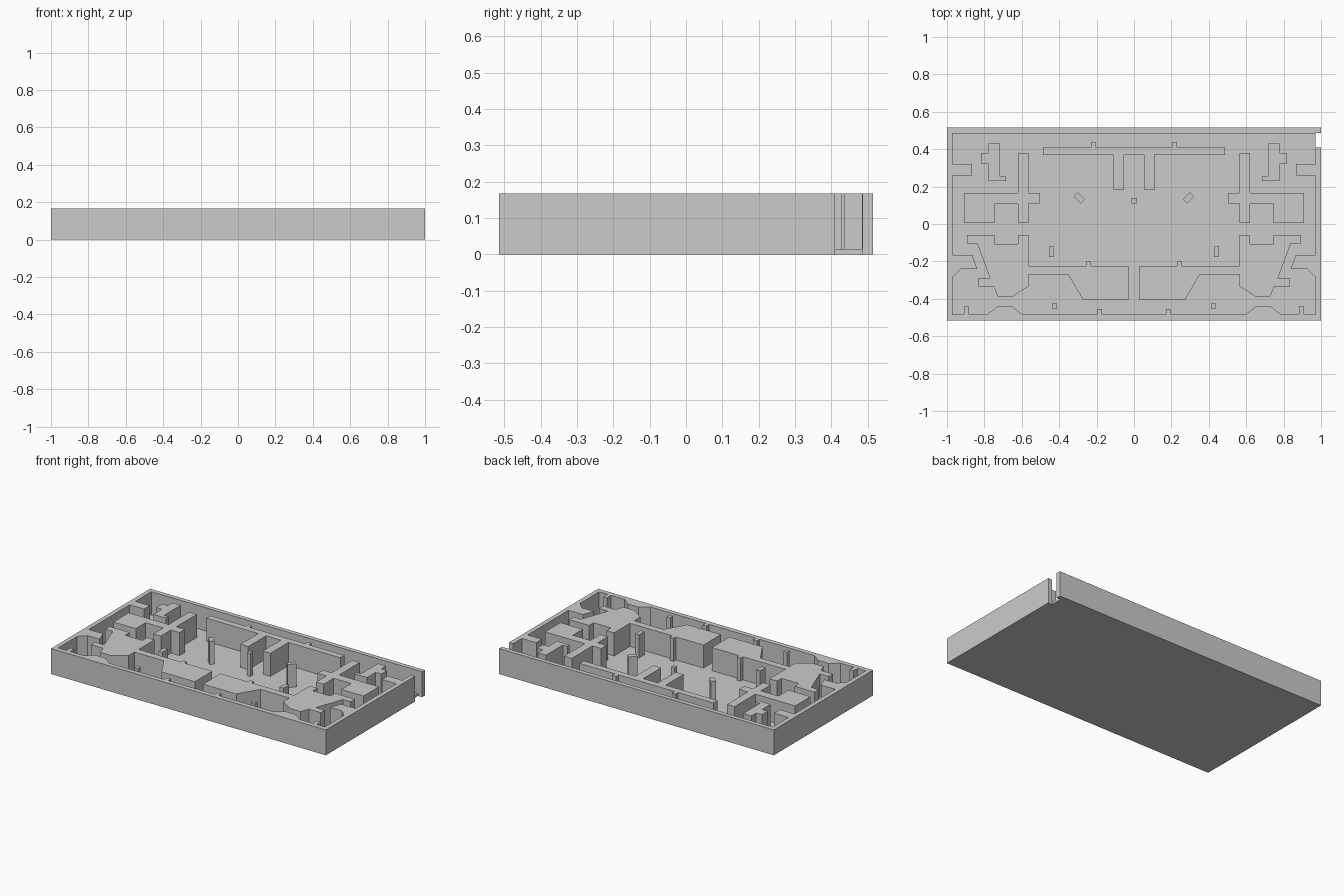
import bpy, bmesh

H, FLOOR = 0.167, 0.015


def flip(pts):
    return [(-x, y) for x, y in reversed(pts)]


def prism(name, pts, z0, z1, open_bottom=False):
    """Extrude a plan outline from z0 to z1."""
    bm = bmesh.new()
    base = bm.faces.new([bm.verts.new((x, y, z0)) for x, y in pts])
    ext = bmesh.ops.extrude_face_region(bm, geom=[base], use_keep_orig=True)
    for v in ext["geom"]:
        if isinstance(v, bmesh.types.BMVert):
            v.co.z = z1
    bmesh.ops.recalc_face_normals(bm, faces=bm.faces[:])
    if open_bottom:
        low = [f for f in bm.faces if all(abs(v.co.z - z0) < 1e-6 for v in f.verts)]
        bmesh.ops.delete(bm, geom=low, context='FACES_ONLY')
    mesh = bpy.data.meshes.new(name)
    bm.to_mesh(mesh)
    bm.free()
    ob = bpy.data.objects.new(name, mesh)
    bpy.context.collection.objects.link(ob)
    return ob


def rect(x0, x1, y0, y1):
    return [(x0, y0), (x1, y0), (x1, y1), (x0, y1)]


def cut(target, cutter):
    cutter.hide_render = True
    mod = target.modifiers.new("cut", 'BOOLEAN')
    mod.operation, mod.solver, mod.object = 'DIFFERENCE', 'EXACT', cutter
    bpy.context.view_layer.objects.active = target
    bpy.ops.object.modifier_apply(modifier=mod.name)
    bpy.data.objects.remove(cutter)


# Tray: solid slab, hollowed by the cavity outline, with a doorway in one corner
tray = prism("tray", rect(-1, 1, -0.515, 0.515), 0, H)
cavity_half = [
    (-0.97, 0.485), (-0.97, 0.32), (-0.865, 0.32), (-0.865, 0.26), (-0.97, 0.26),
    (-0.97, -0.165), (-0.865, -0.165), (-0.838, -0.24), (-0.925, -0.24), (-0.97, -0.285),
    (-0.97, -0.483), (-0.91, -0.483), (-0.91, -0.44), (-0.883, -0.44), (-0.883, -0.483),
    (-0.785, -0.483), (-0.73, -0.44), (-0.652, -0.44), (-0.597, -0.483),
    (-0.197, -0.483), (-0.197, -0.455), (-0.17, -0.455), (-0.17, -0.483)]
cut(tray, prism("cavity_cutter", cavity_half + flip(cavity_half), FLOOR, H + 0.1))
cut(tray, prism("doorway_cutter", rect(0.9695, 1.1, 0.41, 0.4855), -0.1, H + 0.1))

# Obstacles that appear on both sides, outlined on the left
paired = {
    "corner_block": [
        (-0.777, 0.43), (-0.717, 0.43), (-0.717, 0.255), (-0.685, 0.255), (-0.685, 0.23),
        (-0.777, 0.23), (-0.777, 0.32), (-0.818, 0.32), (-0.818, 0.38), (-0.777, 0.38)],
    "side_block": [
        (-0.62, 0.38), (-0.565, 0.38), (-0.565, 0.165), (-0.502, 0.165), (-0.502, 0.11),
        (-0.565, 0.11), (-0.565, 0.005), (-0.62, 0.005), (-0.62, 0.108), (-0.747, 0.108),
        (-0.747, 0.005), (-0.91, 0.005), (-0.91, 0.165), (-0.62, 0.165)],
    "front_block": [
        (-0.893, -0.06), (-0.747, -0.06), (-0.747, -0.107), (-0.62, -0.107), (-0.62, -0.06),
        (-0.565, -0.06), (-0.565, -0.225), (-0.257, -0.225), (-0.257, -0.2), (-0.23, -0.2),
        (-0.23, -0.225), (-0.03, -0.225), (-0.03, -0.406), (-0.272, -0.406), (-0.352, -0.27),
        (-0.565, -0.27), (-0.565, -0.333), (-0.652, -0.39), (-0.728, -0.39), (-0.75, -0.333),
        (-0.835, -0.333), (-0.835, -0.29), (-0.77, -0.29), (-0.838, -0.105), (-0.893, -0.105)],
    "diagonal_post": [(-0.322, 0.147), (-0.3, 0.17), (-0.262, 0.132), (-0.284, 0.11)],
    "tall_post": rect(-0.455, -0.427, -0.177, -0.12),
    "square_post": rect(-0.438, -0.412, -0.452, -0.425),
}
for name, pts in paired.items():
    prism(name + "_left", pts, FLOOR, H, True)
    prism(name + "_right", flip(pts), FLOOR, H, True)

# Back wall with two prongs, and the centre post
back_half = [
    (-0.203, 0.41), (-0.203, 0.437), (-0.23, 0.437), (-0.23, 0.41), (-0.487, 0.41),
    (-0.487, 0.368), (-0.11, 0.368), (-0.11, 0.182), (-0.053, 0.182), (-0.053, 0.368)]
prism("back_block", back_half + flip(back_half), FLOOR, H, True)
prism("centre_post", rect(-0.013, 0.013, 0.11, 0.138), FLOOR, H, True)
